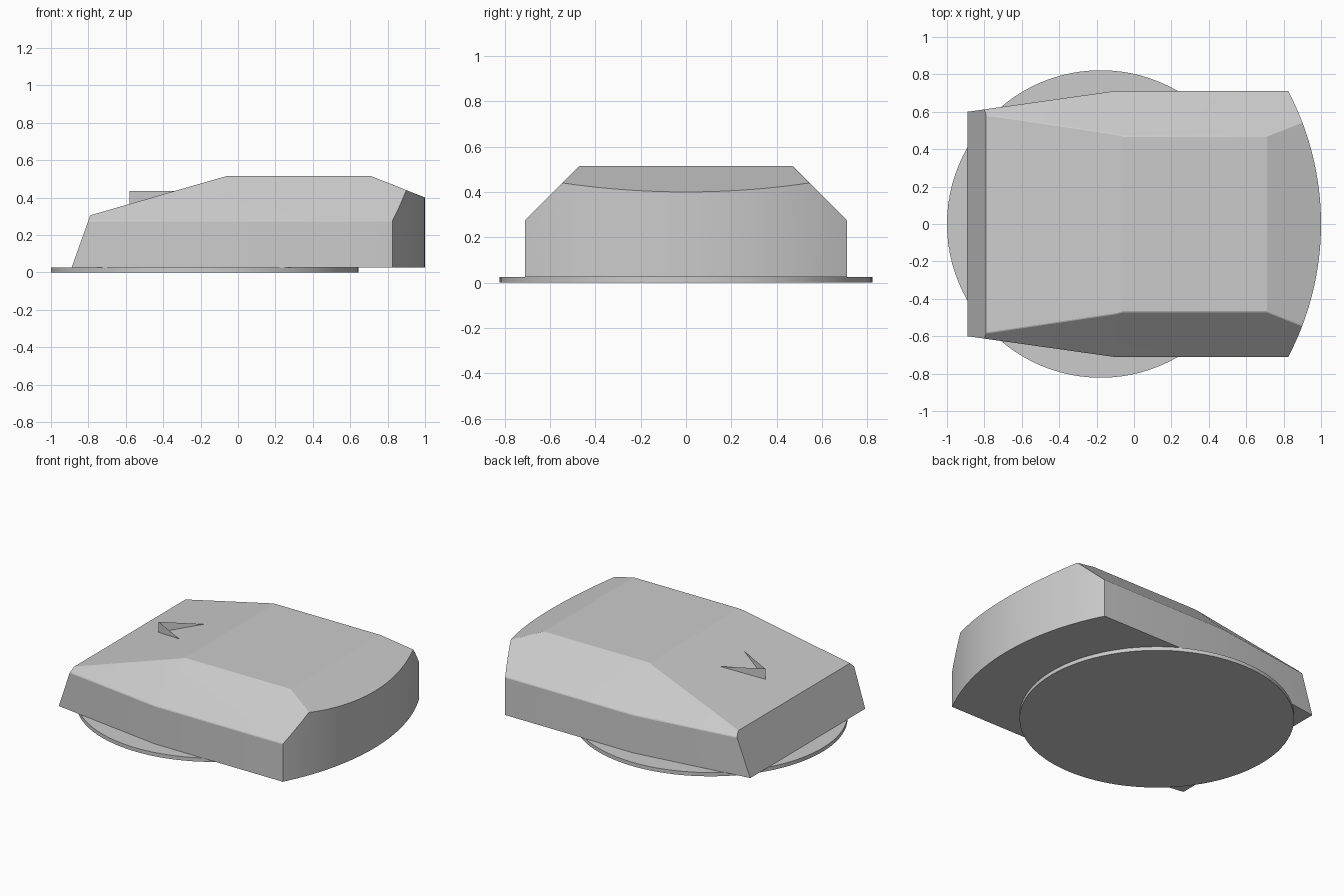
import bpy, bmesh, math
from mathutils import Vector

if "Cube" in bpy.data.objects:
    bpy.data.objects.remove(bpy.data.objects["Cube"])

grey = bpy.data.materials.new("plain grey")
grey.diffuse_color = (0.6, 0.6, 0.6, 1)
grey.use_nodes = True
grey.node_tree.nodes["Principled BSDF"].inputs["Base Color"].default_value = grey.diffuse_color


def finish(bm, name):
    mesh = bpy.data.meshes.new(name)
    bm.to_mesh(mesh)
    bm.free()
    mesh.materials.append(grey)
    ob = bpy.data.objects.new(name, mesh)
    bpy.context.collection.objects.link(ob)
    return ob


def smooth(ob):
    bpy.ops.object.select_all(action='DESELECT')
    ob.select_set(True)
    bpy.context.view_layer.objects.active = ob
    bpy.ops.object.shade_smooth_by_angle(angle=math.radians(15))


def slice_off(bm, point, normal):
    """Remove everything on the normal side of a plane and cap the cut."""
    cut = bmesh.ops.bisect_plane(bm, geom=bm.verts[:] + bm.edges[:] + bm.faces[:], dist=1e-5,
                                 plane_co=point, plane_no=Vector(normal).normalized(),
                                 clear_outer=True)
    edges = [g for g in cut['geom_cut'] if isinstance(g, bmesh.types.BMEdge)]
    bmesh.ops.contextual_create(bm, geom=edges)


# Turntable ring: flat disc under the body
bm = bmesh.new()
bmesh.ops.create_cone(bm, cap_ends=True, segments=96, radius1=0.822, radius2=0.822, depth=0.025)
bmesh.ops.translate(bm, vec=(-0.178, 0, 0.0125), verts=bm.verts)
smooth(finish(bm, "turntable_disc"))

# Body plan: tapered nose, straight sides, curved rear
R, N = 1.528, 32
arc = math.asin(0.71 / R)
plan = [(-0.11, -0.71)]
for i in range(N + 1):
    a = -arc + 2 * arc * i / N
    plan.append((1 - R + R * math.cos(a), R * math.sin(a)))
plan += [(-0.11, 0.71), (-0.89, 0.6), (-0.89, -0.6)]
bm = bmesh.new()
base = bm.faces.new([bm.verts.new((x, y, 0.025)) for x, y in plan])
top = bmesh.ops.extrude_face_region(bm, geom=[base])['geom']
bmesh.ops.translate(bm, vec=(0, 0, 0.49), verts=[v for v in top if isinstance(v, bmesh.types.BMVert)])
bmesh.ops.recalc_face_normals(bm, faces=bm.faces)

# Raked nose, sloped front roof, sloped rear roof
slice_off(bm, (-0.89, 0, 0.025), (-0.28, 0, 0.1))
slice_off(bm, (-0.06, 0, 0.515), (-0.21, 0, 0.73))
slice_off(bm, (0.71, 0, 0.515), (0.115, 0, 0.29))
# Chamfered shoulders, straight and tapered on both sides
for s in (-1, 1):
    slice_off(bm, (0, 0.71 * s, 0.275), (0, s, 1))
    slice_off(bm, (-0.11, 0.71 * s, 0.275), (-0.14, 0.99 * s, 1))
bmesh.ops.remove_doubles(bm, verts=bm.verts, dist=1e-4)
bmesh.ops.recalc_face_normals(bm, faces=bm.faces)

# Narrow bevel along the lengthwise shoulder edges
long_edges = []
for e in bm.edges:
    d = (e.verts[1].co - e.verts[0].co).normalized()
    if abs(d.x) > 0.85 and min(v.co.z for v in e.verts) > 0.1 and e.calc_face_angle(0) > 0.4:
        long_edges.append(e)
bmesh.ops.bevel(bm, geom=long_edges, offset=0.005, segments=1, affect='EDGES', clamp_overlap=True)
smooth(finish(bm, "turret_body"))

# Roof marker: two upright fins meeting in a V on the sloped roof
bm = bmesh.new()
low = bm.verts.new((-0.58, 0, 0.365))
high = bm.verts.new((-0.58, 0, 0.435))
for s in (-1, 1):
    tip = bm.verts.new((-0.335, 0.13 * s, 0.435))
    bm.faces.new((low, tip, high) if s < 0 else (low, high, tip))
finish(bm, "roof_v_fin")
